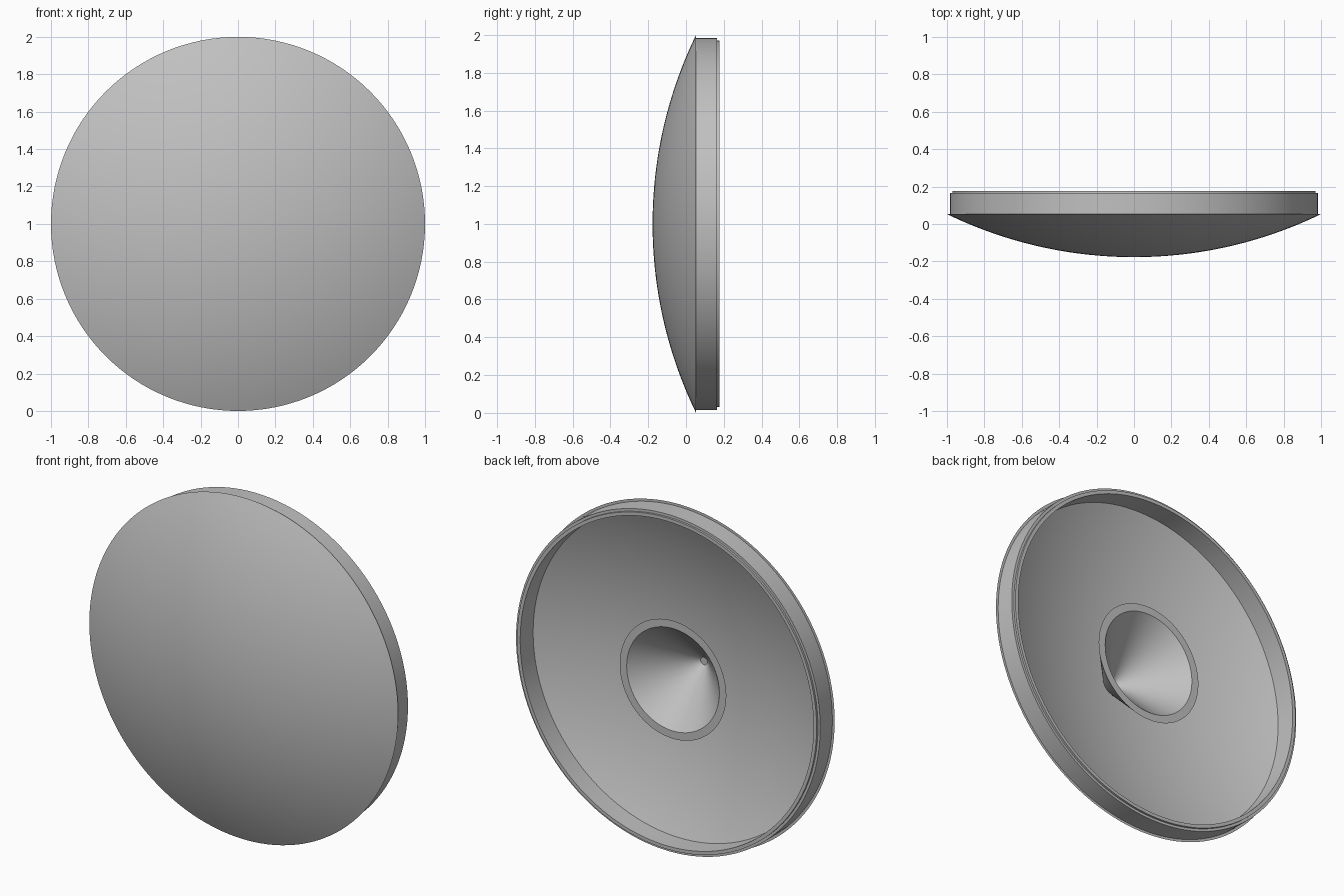
import bpy, bmesh, math
from mathutils import Matrix, Vector

cube = bpy.data.objects.get("Cube")
if cube:
    bpy.data.objects.remove(cube, do_unlink=True)

SEGMENTS = 128
FRONT = -0.177            # foremost point of the dome
EDGE = 0.053              # where the dome meets the rim
BACK = 0.177              # rear of the lip
SAG = EDGE - FRONT
RADIUS = (1 + SAG * SAG) / (2 * SAG)
THICKNESS = 0.025

grey = bpy.data.materials.new("light_grey")
grey.use_nodes = True
grey.diffuse_color = (0.53, 0.53, 0.53, 1)
grey.node_tree.nodes["Principled BSDF"].inputs["Base Color"].default_value = (0.53, 0.53, 0.53, 1)


def dome_arc(sphere_radius, r_from, r_to, steps):
    """Profile points (radius, y) along a spherical cap."""
    centre = FRONT + RADIUS
    points = []
    for i in range(steps + 1):
        r = r_from + (r_to - r_from) * i / steps
        points.append((r, centre - math.sqrt(sphere_radius ** 2 - r * r)))
    return points


def lathe(name, profile, material):
    """Spin a (radius, y) profile about the front-to-back axis at z = 1."""
    bm = bmesh.new()
    verts = [bm.verts.new((r, y, 1)) for r, y in profile]
    edges = [bm.edges.new(pair) for pair in zip(verts, verts[1:])]
    bmesh.ops.spin(bm, geom=verts + edges, cent=(0, 0, 1), axis=(0, 1, 0),
                   angle=2 * math.pi, steps=SEGMENTS)
    bmesh.ops.remove_doubles(bm, verts=bm.verts, dist=0.0001)
    bmesh.ops.recalc_face_normals(bm, faces=bm.faces)
    mesh = bpy.data.meshes.new(name)
    bm.to_mesh(mesh)
    bm.free()
    mesh.materials.append(material)
    obj = bpy.data.objects.new(name, mesh)
    bpy.context.collection.objects.link(obj)
    bpy.ops.object.select_all(action='DESELECT')
    obj.select_set(True)
    bpy.context.view_layer.objects.active = obj
    bpy.ops.object.shade_smooth_by_angle(angle=math.radians(20))
    return obj


# Convex front skin, stepped rim and lip, then the hollow inside
front_skin = dome_arc(RADIUS, 0, 1, 32)
rim = [(0.985, EDGE), (0.985, 0.165), (0.97, 0.165), (0.97, BACK), (0.95, BACK)]
inner_skin = dome_arc(RADIUS - THICKNESS, 0.95, 0.09, 28)

# Conical horn rising from the middle of the hollow, open to the back
horn = [(0.345, 0.12), (0.30, 0.12), (0.022, -0.167), (0, -0.167)]

lathe("domed_cap_with_horn", front_skin + rim + inner_skin + horn, grey)
